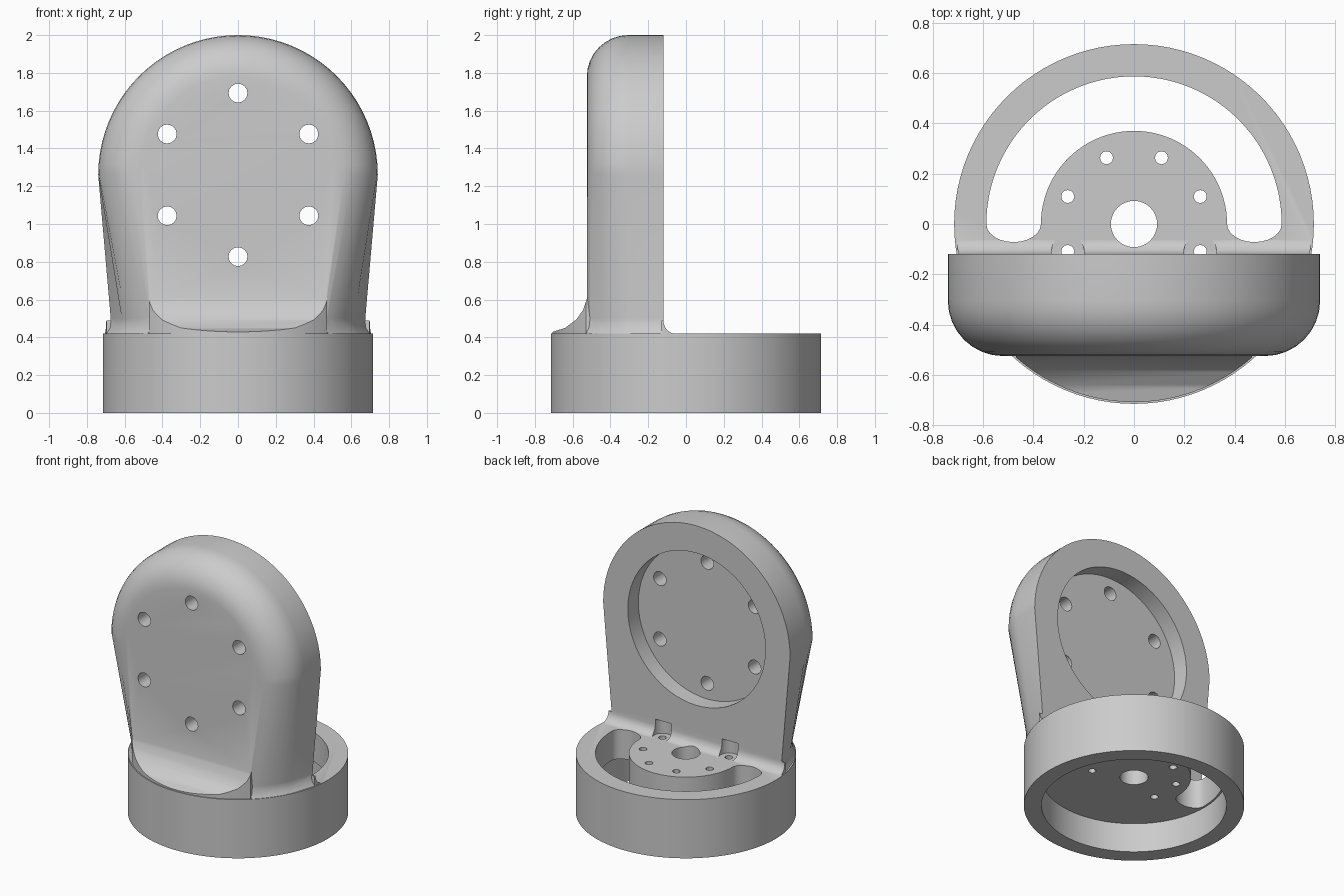
import bpy, bmesh
from math import sin, cos, pi, sqrt, radians

if "Cube" in bpy.data.objects:
    bpy.data.objects.remove(bpy.data.objects["Cube"])


def link(name, bm):
    bmesh.ops.recalc_face_normals(bm, faces=bm.faces)
    mesh = bpy.data.meshes.new(name)
    bm.to_mesh(mesh)
    bm.free()
    ob = bpy.data.objects.new(name, mesh)
    bpy.context.collection.objects.link(ob)
    return ob


def loft(name, rings):
    """Closed solid skinned through matching rings of points."""
    bm = bmesh.new()
    vs = [[bm.verts.new(p) for p in ring] for ring in rings]
    n = len(rings[0])
    for a, b in zip(vs, vs[1:]):
        for i in range(n):
            j = (i + 1) % n
            bm.faces.new((a[i], a[j], b[j], b[i]))
    bm.faces.new(vs[0])
    bm.faces.new(vs[-1])
    return link(name, bm)


def cyl_z(name, r, z0, z1, x=0, y=0, n=32):
    ts = [2 * pi * i / n for i in range(n)]
    return loft(name, [[(x + r * cos(t), y + r * sin(t), z) for t in ts] for z in (z0, z1)])


def cyl_y(name, r, y0, y1, x, z, n=32):
    ts = [2 * pi * i / n for i in range(n)]
    return loft(name, [[(x + r * cos(t), y, z + r * sin(t)) for t in ts] for y in (y0, y1)])


def boolean(ob, tool, op):
    mod = ob.modifiers.new(op, 'BOOLEAN')
    mod.operation, mod.solver, mod.object = op, 'EXACT', tool
    bpy.context.view_layer.objects.active = ob
    bpy.ops.object.modifier_apply(modifier=mod.name)
    bpy.data.objects.remove(tool)


# round base
body = cyl_z("bracket_body", 0.715, 0, 0.42, n=96)


# upright plate: arch outlines stacked front to back, rounded at the front
def arch(y, inset):
    r, xb = 0.74 - inset, sqrt(0.71 ** 2 - y * y)
    right = [(xb, 0.3), (xb, 0.42), (xb - 0.02, 0.45), (xb - 0.026, 0.5)]
    left = [(-x, z) for x, z in reversed(right)]
    top = [(r * cos(t), 1.26 + r * sin(t)) for t in (pi * i / 40 for i in range(41))]
    return [(x, y, z) for x, z in right + top + left]


rings = [arch(-0.12, 0)]
for i in range(9):
    t = pi / 2 * i / 8
    rings.append(arch(-0.305 - 0.22 * sin(t), 0.22 * (1 - cos(t))))
boolean(body, loft("plate", rings), 'UNION')

# fillets where the plate meets the base
front = [(-0.4, 0.3), (-0.72, 0.3), (-0.72, 0.425), (-0.64, 0.45), (-0.58, 0.495),
         (-0.545, 0.545), (-0.523, 0.61), (-0.4, 0.61)]
back = [(-0.13, 0.3), (-0.13, 0.49)]
back += [(-0.05 - 0.07 * cos(t), 0.49 - 0.072 * sin(t)) for t in (pi / 2 * i / 8 for i in range(9))]
back += [(-0.05, 0.3)]
for prof, half in ((front, 0.47), (back, 0.75)):
    fillet = loft("fillet", [[(x, y, z) for y, z in prof] for x in (-half, half)])
    boolean(fillet, cyl_z("clip", 0.708, 0.2, 0.8, n=96), 'INTERSECT')
    boolean(body, fillet, 'UNION')

# hollow underside and crescent slot around the boss
boolean(body, cyl_z("cavity", 0.6, -0.1, 0.21, n=96), 'DIFFERENCE')
arc = [pi * i / 48 for i in range(49)]
ends = [pi * i / 12 for i in range(1, 12)]
slot = [(0.587 * cos(t), 0.587 * sin(t)) for t in arc]
slot += [(-0.4785 - 0.1085 * cos(t), -0.072 * sin(t)) for t in ends]
slot += [(0.37 * cos(t), 0.37 * sin(t)) for t in reversed(arc)]
slot += [(0.4785 - 0.1085 * cos(t), -0.072 * sin(t)) for t in ends]
boolean(body, loft("slot", [[(x, y, z) for x, y in slot] for z in (0.15, 0.7)]), 'DIFFERENCE')

# boss bore, bolt circle and screw head clearances
boolean(body, cyl_z("bore", 0.092, 0.1, 0.45), 'DIFFERENCE')
for a in (-22.5, 22.5, 67.5, 112.5, 157.5, 202.5):
    x, y = 0.285 * cos(radians(a)), 0.285 * sin(radians(a))
    boolean(body, cyl_z("bolt_hole", 0.026, 0.1, 0.5, x, y, 12), 'DIFFERENCE')
    if y < 0:
        boolean(body, cyl_z("head_clearance", 0.065, 0.419, 0.53, x, y, 24), 'DIFFERENCE')

# round recess in the back of the plate with six through holes
boolean(body, cyl_y("recess", 0.545, -0.24, 0.1, 0, 1.26, 64), 'DIFFERENCE')
for i in range(6):
    a = radians(30 + 60 * i)
    boolean(body, cyl_y("plate_hole", 0.05, -0.7, 0, 0.433 * cos(a), 1.26 + 0.433 * sin(a), 16), 'DIFFERENCE')

bpy.ops.object.select_all(action='DESELECT')
body.select_set(True)
bpy.context.view_layer.objects.active = body
bpy.ops.object.shade_smooth_by_angle(angle=radians(30))
